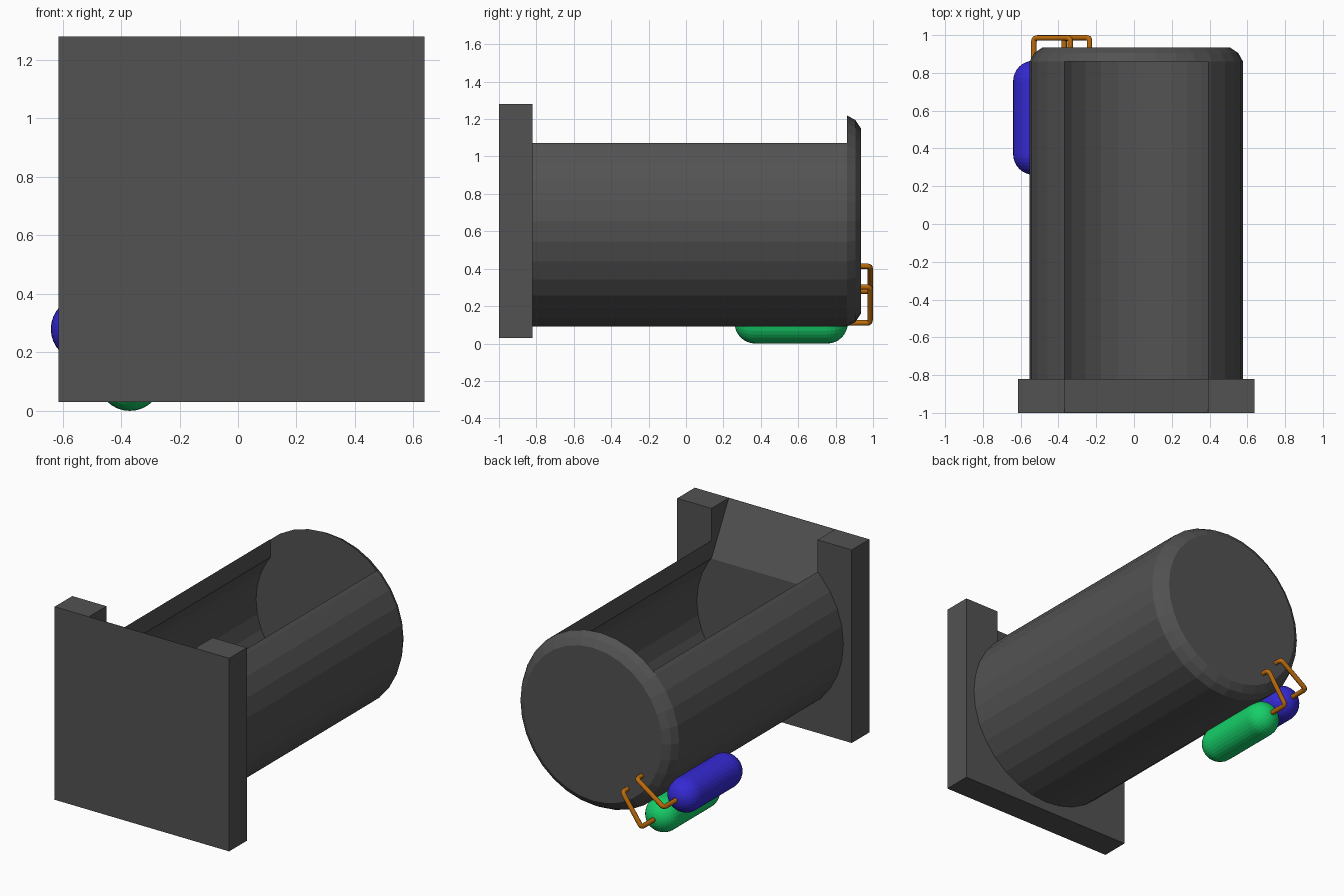
import bpy, bmesh, math
from mathutils import Vector

if "Cube" in bpy.data.objects:
    bpy.data.objects.remove(bpy.data.objects["Cube"])

CX, CZ = 0.012, 0.655      # axis of the round body
R, RI, CUT = 0.565, 0.485, 0.38   # outer radius, inner radius, half opening
SIDES = 32


def material(name, rgb):
    m = bpy.data.materials.new(name)
    m.diffuse_color = (*rgb, 1)
    m.use_nodes = True
    m.node_tree.nodes["Principled BSDF"].inputs["Base Color"].default_value = m.diffuse_color
    return m


GREY = material("dark_grey", (0.085, 0.085, 0.085))
BLUE = material("blue", (0.035, 0.022, 0.65))
GREEN = material("green", (0.008, 0.62, 0.14))
COPPER = material("copper", (0.5, 0.15, 0.004))


def finish(bm, name, mat):
    bmesh.ops.remove_doubles(bm, verts=bm.verts, dist=1e-5)
    bmesh.ops.recalc_face_normals(bm, faces=bm.faces)
    me = bpy.data.meshes.new(name)
    bm.to_mesh(me)
    bm.free()
    me.materials.append(mat)
    ob = bpy.data.objects.new(name, me)
    bpy.context.collection.objects.link(ob)
    return ob


def prism(name, pts, vec, mat):
    """Extrude a flat outline along a vector."""
    bm = bmesh.new()
    f = bm.faces.new([bm.verts.new(p) for p in pts])
    ext = bmesh.ops.extrude_face_region(bm, geom=[f], use_keep_orig=True)
    bmesh.ops.translate(bm, vec=vec, verts=[v for v in ext["geom"] if isinstance(v, bmesh.types.BMVert)])
    return finish(bm, name, mat)


def lathe(name, profile, x, z, mat, n=SIDES):
    """Spin (radius, y) pairs round an axis along y."""
    bm = bmesh.new()
    rings = []
    for r, y in profile:
        rings.append([bm.verts.new((x + r * math.cos(math.tau * i / n), y,
                                    z + r * math.sin(math.tau * i / n))) for i in range(n)])
    for a, b in zip(rings, rings[1:]):
        for i in range(n):
            j = (i + 1) % n
            bm.faces.new((a[i], a[j], b[j], b[i]))
    bm.faces.new(rings[0])
    bm.faces.new(rings[-1])
    return finish(bm, name, mat)


# trough: thick C-shaped section, open at the top
def arc(r):
    half = math.asin(CUT / r)
    a0, a1 = math.pi / 2 + half, math.pi * 2.5 - half
    step = math.tau / SIDES
    angles = [a0] + [k * step for k in range(SIDES * 2) if a0 + 0.02 < k * step < a1 - 0.02] + [a1]
    return [(CX + r * math.cos(a), -0.82, CZ + r * math.sin(a)) for a in angles]


prism("trough", arc(R) + arc(RI)[::-1], (0, 1.68, 0), GREY)

# rounded end cap
lathe("end_cap", [(R, 0.86), (0.54, 0.905), (0.495, 0.935)], CX, CZ, GREY)

# square front plate with a sloped notch behind its top edge
plate = prism("front_plate", [(-0.613, -1, 0.03), (0.637, -1, 0.03), (0.637, -1, 1.28), (-0.613, -1, 1.28)],
              (0, 0.18, 0), GREY)
cutter = prism("notch_cutter", [(CX - CUT, -0.998, 1.28), (CX - CUT, -0.82, 0.955), (CX - CUT, -0.7, 0.955),
                                (CX - CUT, -0.7, 1.4), (CX - CUT, -0.998, 1.4)], (2 * CUT, 0, 0), GREY)
cutter.hide_render = True
cutter.hide_viewport = True
mod = plate.modifiers.new("notch", "BOOLEAN")
mod.operation = "DIFFERENCE"
mod.solver = "EXACT"
mod.object = cutter

# two capsules beside the body, each with a bent wire into the end cap
CR = 0.11
for tag, x, z, mat in (("green", -0.37, 0.11, GREEN), ("blue", -0.53, 0.28, BLUE)):
    q = [math.pi / 2 * i / 8 for i in range(9)]
    prof = [(CR * math.sin(a), 0.26 + CR - CR * math.cos(a)) for a in q]
    prof += [(CR * math.cos(a), 0.865 - CR + CR * math.sin(a)) for a in q]
    lathe(tag + "_capsule", prof[1:-1], x, z, mat)

    d = Vector((CX - x, 0, CZ - z)).normalized() * 0.235
    start = Vector((x, 0, z))
    s, e = start + Vector((0, 0.8, 0)), start + d + Vector((0, 0.91, 0))
    c1, c2 = start + Vector((0, 0.985, 0)), start + d + Vector((0, 0.985, 0))
    path = [s]
    for p, c, nx in ((s, c1, c2), (c1, c2, e)):      # softened corners
        u, v = (p - c).normalized() * 0.02, (nx - c).normalized() * 0.02
        path += [c + u * (1 - t) ** 2 + v * t ** 2 for t in (0, 0.33, 0.67, 1)]
    path.append(e)
    cu = bpy.data.curves.new(tag + "_wire", "CURVE")
    cu.dimensions = "3D"
    cu.bevel_depth = 0.015
    cu.bevel_resolution = 2
    cu.use_fill_caps = True
    sp = cu.splines.new("POLY")
    sp.points.add(len(path) - 1)
    for pt, p in zip(sp.points, path):
        pt.co = (*p, 1)
    cu.materials.append(COPPER)
    wire = bpy.data.objects.new(tag + "_wire", cu)
    bpy.context.collection.objects.link(wire)
